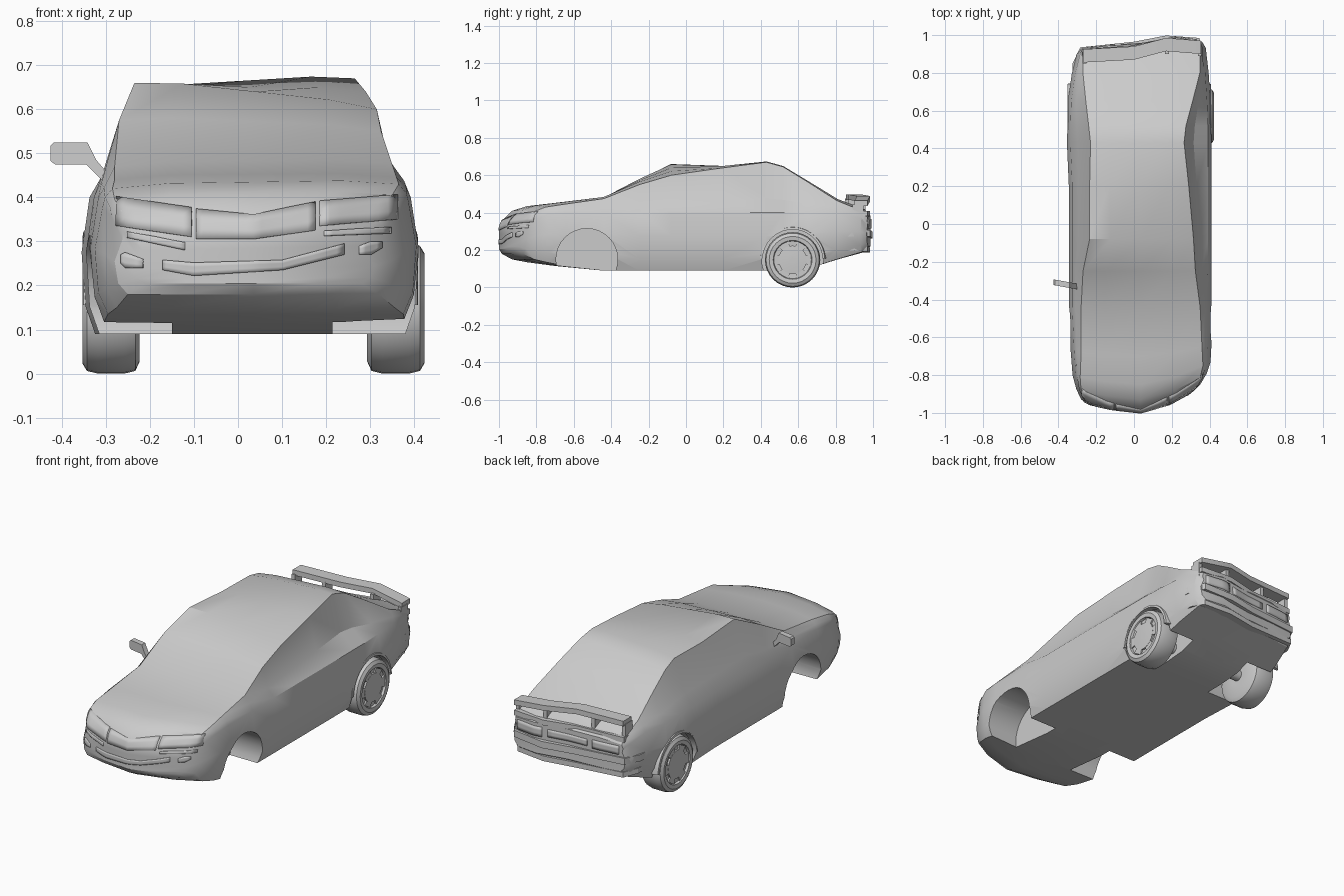
import bpy, bmesh, math
from mathutils import Vector

if "Cube" in bpy.data.objects:
    bpy.data.objects.remove(bpy.data.objects["Cube"])


def clamp(v):
    return max(0.0, min(1.0, v))


def make(name, verts, faces):
    me = bpy.data.meshes.new(name)
    me.from_pydata([tuple(v) for v in verts], [], faces)
    bm = bmesh.new()
    bm.from_mesh(me)
    bmesh.ops.remove_doubles(bm, verts=bm.verts, dist=1e-5)
    bmesh.ops.recalc_face_normals(bm, faces=bm.faces)
    bm.to_mesh(me)
    bm.free()
    ob = bpy.data.objects.new(name, me)
    bpy.context.collection.objects.link(ob)
    shade(ob)
    return ob


def shade(ob):
    bpy.ops.object.select_all(action='DESELECT')
    ob.select_set(True)
    bpy.context.view_layer.objects.active = ob
    bpy.ops.object.shade_smooth_by_angle(angle=math.radians(28))


def skin(rings):
    n = len(rings[0])
    verts = [p for r in rings for p in r]
    faces = [(i * n + j, i * n + (j + 1) % n, (i + 1) * n + (j + 1) % n, (i + 1) * n + j)
             for i in range(len(rings) - 1) for j in range(n)]
    return verts, faces


def loft(name, rings):
    verts, faces = skin(rings)
    n = len(rings[0])
    return make(name, verts, faces + [tuple(range(n)), tuple(range(len(verts) - n, len(verts)))])


def bar(name, path, d, h):
    """Rectangular bar following a path across the car."""
    return loft(name, [[(x, y - d, z - h), (x, y + d, z - h), (x, y + d, z + h), (x, y - d, z + h)]
                       for x, y, z in path])


def lathe(name, profile, cx, cy, cz, side, n=32):
    """Spin (offset, radius) points about an axis along x."""
    return loft(name, [[(cx + side * o, cy + r * math.cos(k * math.tau / n),
                         cz + r * math.sin(k * math.tau / n)) for k in range(n)] for o, r in profile])


def plan(x, y):
    """Bend the stations into the pointed nose and the skewed tail."""
    t = x - 0.03
    f, r = clamp((-0.55 - y) / 0.45), clamp((y - 0.75) / 0.2)
    y += f * (0.16 if t > 0 else 0.07) * (abs(t) / 0.35) ** 1.6
    return y + r * (0.045 * clamp(x / 0.17) - 0.03 * (abs(t) / 0.35) ** 4)


# body: y, floor z, top z left/right, top x left/right, side x left/right
stations = [
    (-1.00, .205, .30, .31, -.20, .27, -.24, .31),
    (-.985, .18, .345, .35, -.25, .32, -.28, .35),
    (-.93, .15, .395, .405, -.28, .35, -.305, .385),
    (-.85, .135, .42, .43, -.285, .365, -.325, .405),
    (-.70, .115, .44, .445, -.28, .36, -.335, .41),
    (-.44, .09, .47, .475, -.28, .35, -.345, .41),
    (-.25, .09, .575, .55, -.27, .325, -.345, .41),
    (-.08, .09, .66, .60, -.235, .315, -.345, .41),
    (.20, .09, .64, .64, -.235, .29, -.345, .41),
    (.43, .09, .64, .67, -.23, .265, -.355, .41),
    (.52, .09, .615, .645, -.24, .275, -.355, .41),
    (.65, .10, .545, .565, -.255, .31, -.35, .405),
    (.80, .15, .455, .465, -.27, .35, -.33, .395),
    (.92, .19, .405, .41, -.27, .35, -.305, .38),
    (.945, .22, .37, .375, -.265, .345, -.285, .36)]
COLS = (.2, .5, .8)


def section(y, zb, zl, zr, xl, xr, wl, wr):
    def side(w, x, z, s):
        b = min(.40, z - .04)
        bx = w - s * .018
        cab = clamp((z - .48) / .06)          # cabin sides pinch in above the waist
        tx = .5 + cab * (.15 if s > 0 else -.08)
        return [(w - s * .03, zb), (w - s * .008, zb + (b - zb) * .2), (w, zb + (b - zb) * .6),
                (bx, b), (bx + (x - bx) * tx + s * .006, b + (z - b) * (.5 - .22 * cab)), (x, z)]
    left, right = side(wl, xl, zl, -1), side(wr, xr, zr, 1)
    mix = lambda a, b, t, c=0: (a[0] + (b[0] - a[0]) * t, a[1] + (b[1] - a[1]) * t + c)
    top = [mix(left[-1], right[-1], t, .01) for t in COLS]
    floor = [mix(right[0], left[0], t) for t in COLS]
    ring = left + top + right[::-1] + floor
    rows = [[left[i]] + [mix(left[i], right[i], t) for t in COLS] + [right[i]] for i in range(6)]
    rows[5][1:4] = top
    bend = lambda pts: [(x, plan(x, y), z) for x, z in pts]
    return bend(ring), [bend(r) for r in rows]


parts = [section(*s) for s in stations]
verts, faces = skin([p[0] for p in parts])
for rows in (parts[0][1], parts[-1][1]):      # gridded nose and tail faces
    o = len(verts)
    verts += [p for r in rows for p in r]
    faces += [(o + i * 5 + j, o + i * 5 + j + 1, o + i * 5 + j + 6, o + i * 5 + j + 5)
              for i in range(5) for j in range(4)]
body = make("body", verts, faces)
bpy.context.view_layer.update()


def panel(name, cols, front=True, t=.012, n=8):
    """Thin panel laid on the nose or tail; cols are (x, z low, z high)."""
    pts = []
    for a, b in zip(cols, cols[1:]):
        pts += [Vector(a).lerp(Vector(b), k / n) for k in range(n)]
    pts.append(Vector(cols[-1]))
    s, verts = (1 if front else -1), []
    for x, lo, hi in pts:
        for k in range(4):
            z = lo + (hi - lo) * k / 3
            hit, loc, _, _ = body.ray_cast((x, -2 * s, z), (0, s, 0))
            verts.append((x, loc.y if hit else -.9 * s, z))
    faces = [(i * 4 + k, i * 4 + k + 1, i * 4 + k + 5, i * 4 + k + 4)
             for i in range(len(pts) - 1) for k in range(3)]
    ob = make(name, verts, faces)
    m = ob.modifiers.new("thick", 'SOLIDIFY')
    m.thickness, m.offset = t, 0


# nose details
panel("grille", [(-.095, .305, .372), (.035, .305, .36), (.175, .325, .388)], t=.008)
panel("left_headlight", [(-.275, .335, .40), (-.105, .31, .375)], t=.008)
panel("right_headlight", [(.185, .335, .39), (.36, .35, .405)], t=.008)
panel("left_indicator", [(-.25, .308, .322), (-.12, .28, .298)], t=.008)
panel("right_indicator", [(.195, .312, .323), (.345, .318, .333)], t=.008)
panel("lower_intake", [(-.17, .235, .258), (-.10, .222, .252), (.10, .235, .258), (.24, .27, .295)], t=.008)
panel("left_fog_lamp", [(-.265, .25, .27), (-.255, .24, .275), (-.215, .24, .26)], t=.008, n=2)
panel("right_fog_lamp", [(.275, .27, .29), (.30, .27, .30), (.325, .285, .30)], t=.008, n=2)

# tail details
panel("left_tail_light", [(-.25, .315, .36), (-.10, .315, .36)], False)
panel("right_tail_light", [(.18, .315, .365), (.33, .315, .365)], False)
panel("plate_panel", [(-.07, .32, .355), (.15, .32, .36)], False, t=.008)
bar("rear_bumper", [(-.325, .83, .285), (-.285, .915, .285), (0, .945, .28), (.17, .978, .28),
                    (.345, .965, .29), (.385, .87, .29)], .02, .018)
bar("rear_lip", [(-.315, .84, .215), (-.275, .915, .21), (0, .935, .2), (.17, .965, .2),
                 (.335, .95, .205), (.37, .88, .21)], .02, .014)
bar("boot_edge", [(-.275, .905, .395), (0, .925, .395), (.17, .965, .395), (.355, .95, .395)], .02, .014)

# spoiler with its feet
bar("spoiler_wing", [(-.27, .89, .483), (0, .905, .483), (.17, .95, .475), (.355, .935, .45)], .035, .014)
for i, (x, y, z) in enumerate(((-.262, .88, .475), (-.09, .895, .475), (.175, .93, .465), (.348, .92, .445))):
    bar("spoiler_foot_%d" % i, [(x - .01, y, z - .04), (x + .01, y, z - .04)], .03, .04)

# wheel wells
for x in (-.275, .34):
    for y in (-.53, .57):
        w = lathe("well_cutter", [(-.125, .165), (.2, .165)], x, y, .15, 1 if x > 0 else -1)
        w.hide_render = True
        bpy.context.view_layer.objects.active = body
        m = body.modifiers.new("well", 'BOOLEAN')
        m.operation, m.object, m.solver = 'DIFFERENCE', w, 'EXACT'
        bpy.ops.object.modifier_apply(modifier=m.name)
        bpy.data.objects.remove(w)
shade(body)

# rear wheels: tyre, hub cap, spokes and arch trim
R, WY = .148, .57
tyre = [(-.065, .05), (-.065, .12), (-.055, .142), (-.03, R), (.03, R), (.055, .142),
        (.065, .125), (.062, .104), (.05, .1), (.045, .03)]
for label, cx, s in (("left", -.288, -1), ("right", .358, 1)):
    lathe(label + "_rear_wheel", tyre, cx, WY, R, s)
    lathe(label + "_hub", [(.04, .076), (.058, .076), (.061, .03), (.061, .012)], cx, WY, R, s, 24)
    for k in range(6):
        a = k * math.tau / 6
        d, p = Vector((0, math.cos(a), math.sin(a))), Vector((0, -math.sin(a), math.cos(a)))
        c = Vector((cx, WY, R))
        quad = [c + d * r + p * w for r, w in ((.06, -.02), (.098, -.03), (.098, .03), (.06, .02))]
        loft("%s_spoke_%d" % (label, k), [[q + Vector((s * o, 0, 0)) for q in quad] for o in (.042, .057)])
    edge = -.347 if s < 0 else .402
    loft(label + "_rear_arch_trim",
         [[(edge + s * o, WY + r * math.cos(a), .15 + r * math.sin(a))
           for o, r in ((-.03, .16), (.006, .16), (.004, .172), (-.03, .18))]
          for a in (math.radians(2 + k * 8.8) for k in range(21))])
lathe("rear_axle", [(-.3, .03), (.3, .03)], .035, WY, R, 1, 16)

# door mirror on the left
outline = [(-.275, .43), (-.322, .485), (-.342, .525), (-.418, .525), (-.425, .518),
           (-.425, .482), (-.415, .475), (-.345, .475), (-.305, .435), (-.28, .42)]
loft("door_mirror", [[(x, -.385 - x * .18 + o, z) for x, z in outline] for o in (-.015, .015)])
